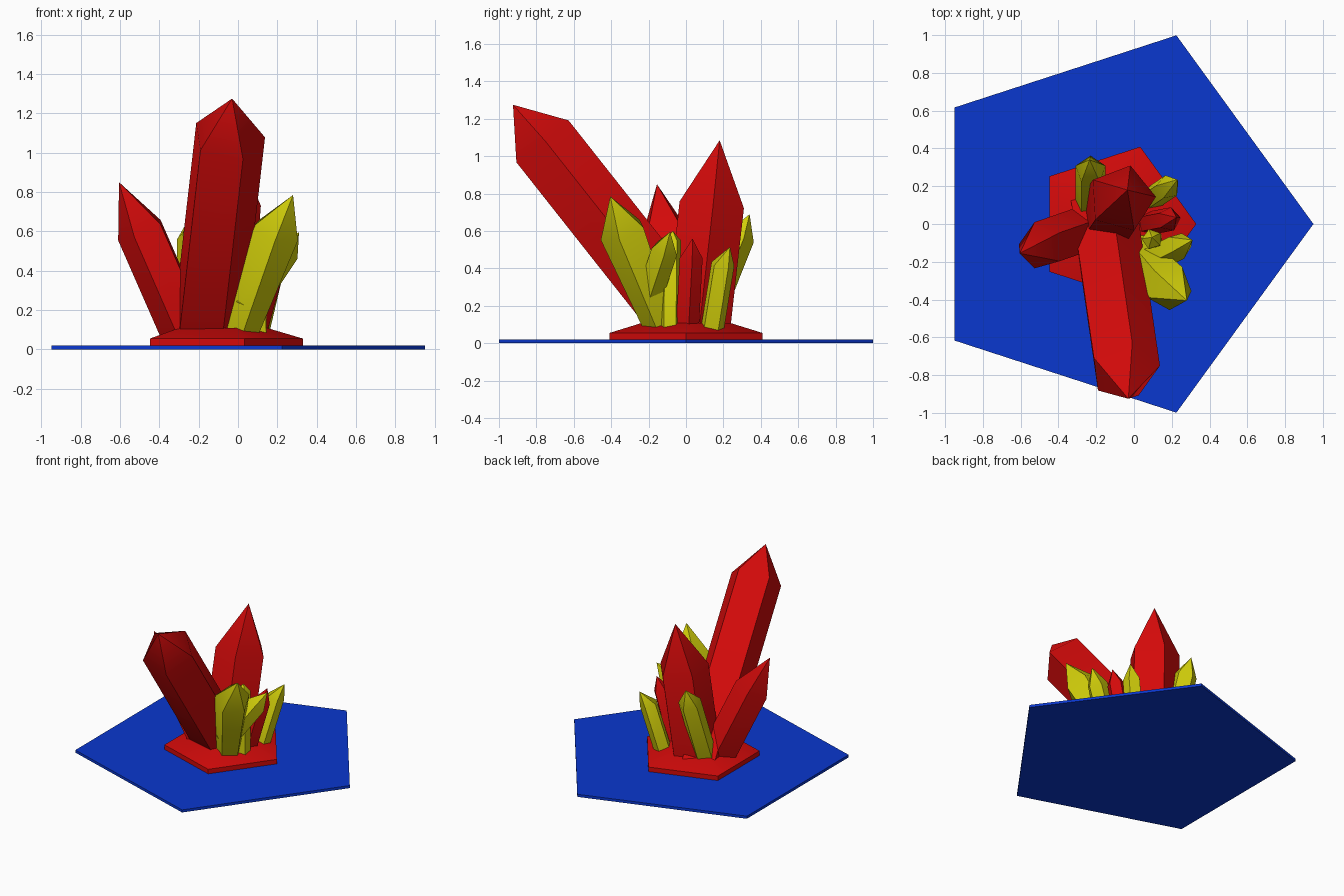
import bpy, bmesh, math
from mathutils import Vector

if "Cube" in bpy.data.objects:
    bpy.data.objects.remove(bpy.data.objects["Cube"])


def material(name, rgb):
    m = bpy.data.materials.new(name)
    m.diffuse_color = (*rgb, 1)
    m.use_nodes = True
    m.node_tree.nodes["Principled BSDF"].inputs["Base Color"].default_value = m.diffuse_color
    return m


RED = material("red", (0.65, 0.003, 0.003))
YELLOW = material("yellow", (0.63, 0.61, 0.003))
BLUE = material("blue", (0.003, 0.038, 0.62))
SIDES = 5
FLOOR = 0.06  # crystals are cut off inside the rock plate
SHARP = math.radians(45)  # shoulders shade smooth, ridges stay sharp


def ring(bm, centre, u, v, r):
    c = Vector(centre)
    angles = [2 * math.pi * i / SIDES for i in range(SIDES)]
    return [bm.verts.new(c + r * (u * math.cos(a) + v * math.sin(a))) for a in angles]


def bridge(bm, low, high):
    for i in range(SIDES):
        j = (i + 1) % SIDES
        bm.faces.new((low[i], low[j], high[j], high[i]))


def finish(bm, name, mat):
    bmesh.ops.recalc_face_normals(bm, faces=bm.faces)
    for f in bm.faces:
        f.smooth = True
    for e in bm.edges:
        e.smooth = e.calc_face_angle(math.pi) < SHARP
    me = bpy.data.meshes.new(name)
    bm.to_mesh(me)
    bm.free()
    me.materials.append(mat)
    bpy.context.collection.objects.link(bpy.data.objects.new(name, me))


def plate(name, levels, mat):
    """Stack of pentagons (radius, z) sharing one centre."""
    bm = bmesh.new()
    rings = [ring(bm, (-0.1, 0, z), Vector((1, 0, 0)), Vector((0, 1, 0)), r)
             for r, z in levels]
    for low, high in zip(rings, rings[1:]):
        bridge(bm, low, high)
    bm.faces.new(rings[0][::-1])
    bm.faces.new(rings[-1])
    finish(bm, name, mat)


def crystal(name, base, shoulder, tip, r, corner, mat, base_r=None):
    """Pentagonal prism from base to shoulder, with a pointed cap;
    one corner of the prism faces the given direction."""
    base, shoulder, corner = Vector(base), Vector(shoulder), Vector(corner)
    axis = (shoulder - base).normalized()
    u = (corner - axis * corner.dot(axis)).normalized()
    v = axis.cross(u)
    bm = bmesh.new()
    start = base - axis * 0.15 if base.z < 0.12 else base
    low = ring(bm, start, u, v, base_r or r)
    high = ring(bm, shoulder, u, v, r)
    bridge(bm, low, high)
    bm.faces.new(low[::-1])
    peak = bm.verts.new(tip)
    for i in range(SIDES):
        bm.faces.new((high[i], high[(i + 1) % SIDES], peak))
    bmesh.ops.bisect_plane(bm, geom=bm.verts[:] + bm.edges[:] + bm.faces[:],
                           plane_co=(0, 0, FLOOR), plane_no=(0, 0, 1), clear_inner=True)
    bmesh.ops.holes_fill(bm, edges=[e for e in bm.edges if e.is_boundary])
    finish(bm, name, mat)


# Ground slab and rock plate
plate("ground_slab", [(1.05, 0), (1.05, 0.02)], BLUE)
plate("rock_plate", [(0.43, 0.02), (0.43, 0.055), (0.25, 0.108)], RED)

# Red crystals
crystal("leaning_red_crystal", (-0.165, 0.015, 0.08), (-0.05, -0.775, 1.08),
        (-0.03, -0.925, 1.275), 0.189, (0.04, 0.145, 0.11), RED)
crystal("upright_red_crystal", (-0.115, 0.06, 0.08), (-0.065, 0.135, 0.745),
        (-0.035, 0.18, 1.085), 0.182, (0.26, 0.966, 0), RED)
crystal("left_red_crystal", (-0.26, -0.035, 0.08), (-0.49, -0.115, 0.605),
        (-0.605, -0.155, 0.85), 0.13, (-1, 0, 0), RED)
crystal("small_red_crystal", (0.08, 0.005, 0.08), (0.185, 0.025, 0.46),
        (0.225, 0.035, 0.56), 0.065, (0.2, 1, 0), RED)

# Yellow crystals
crystal("front_yellow_crystal", (0.01, -0.13, 0.08), (0.185, -0.335, 0.6),
        (0.28, -0.405, 0.785), 0.13, (0, -1, -0.5), YELLOW, base_r=0.08)
crystal("branch_yellow_crystal", (0.04, -0.215, 0.2), (0.24, -0.115, 0.5),
        (0.31, -0.085, 0.595), 0.074, (0.3, -1, 0), YELLOW)
crystal("upright_yellow_crystal", (0.1, -0.085, 0.08), (0.095, -0.08, 0.55),
        (0.095, -0.07, 0.6), 0.055, (-0.3, 1, 0), YELLOW)
crystal("right_yellow_crystal", (0.1, 0.14, 0.08), (0.18, 0.195, 0.42),
        (0.23, 0.235, 0.515), 0.065, (-0.2, 1, 0), YELLOW)
crystal("back_yellow_crystal", (-0.23, 0.09, 0.08), (-0.23, 0.285, 0.57),
        (-0.235, 0.34, 0.69), 0.083, (0, 1, 0), YELLOW)
